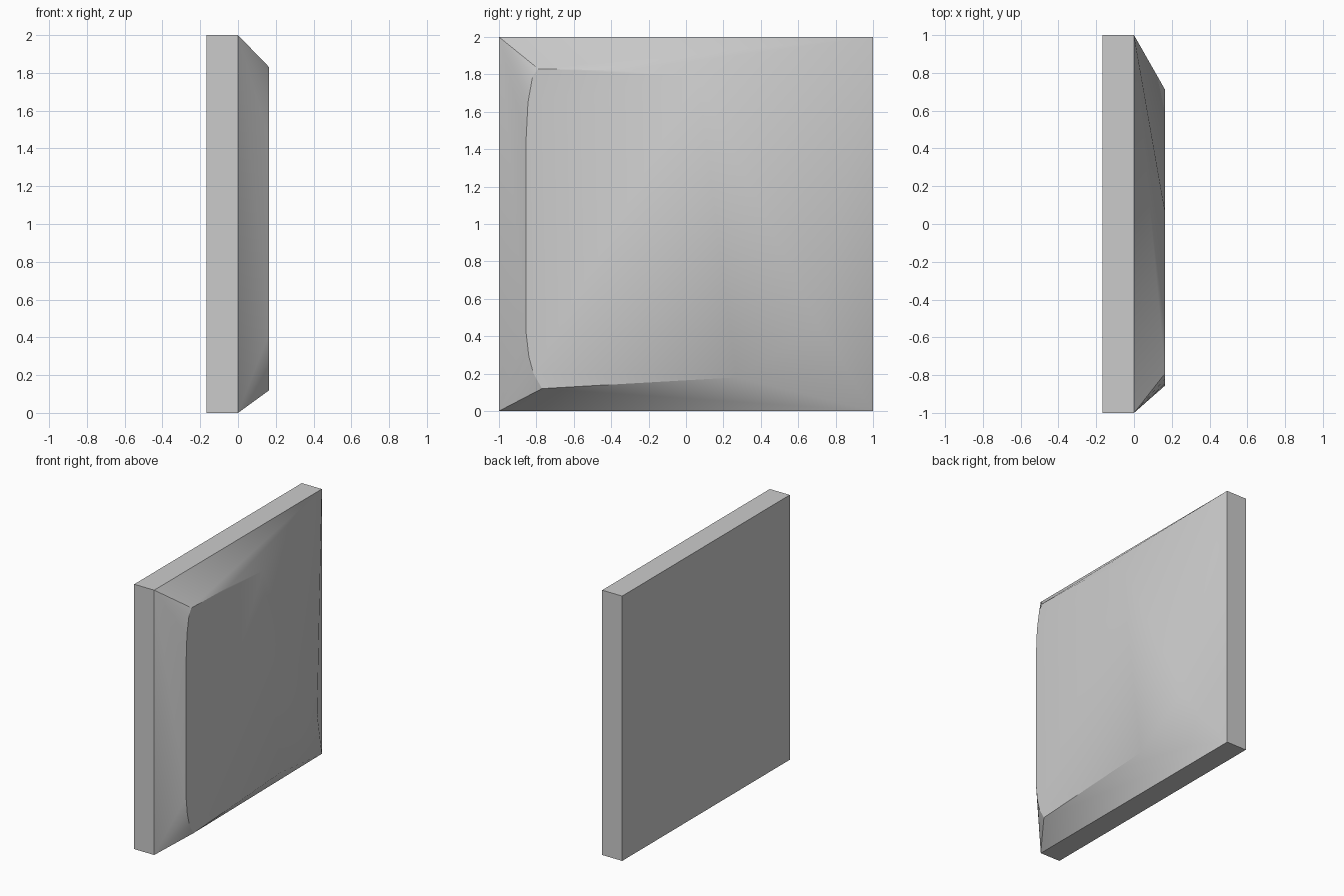
import bpy, bmesh, math

cube = bpy.data.objects.get("Cube")
if cube:
    bpy.data.objects.remove(cube, do_unlink=True)

BACK, RIM, FRONT = -0.167, 0.0, 0.165

# Single plain grey
grey = bpy.data.materials.new("light_grey")
grey.use_nodes = True
colour = (0.6, 0.6, 0.6, 1)
grey.diffuse_color = colour
grey.node_tree.nodes["Principled BSDF"].inputs["Base Color"].default_value = colour

# Square corners (y, z), and the raised outline points that fan out from each;
# neighbouring fans share their end point
corners = [(-1, 0), (-1, 2), (1, 2), (1, 0)]
fans = [
    [(-0.77, 0.12), (-0.815, 0.2), (-0.84, 0.29), (-0.855, 0.42)],
    [(-0.855, 0.42), (-0.855, 1.45), (-0.845, 1.65), (-0.82, 1.79), (-0.79, 1.83)],
    [(-0.79, 1.83), (-0.35, 1.82), (0.06, 1.785), (0.71, 0.45)],
    [(0.71, 0.45), (0.27, 0.18), (-0.77, 0.12)],
]

bm = bmesh.new()
back = [bm.verts.new((BACK, y, z)) for y, z in corners]
rim = [bm.verts.new((RIM, y, z)) for y, z in corners]
front = {p: bm.verts.new((FRONT, *p)) for fan in fans for p in fan}

# Slab back, slab sides and raised front plateau
bm.faces.new(back)
bm.faces.new(list(front.values()))
for i in range(4):
    j = (i + 1) % 4
    bm.faces.new((back[i], back[j], rim[j], rim[i]))
    # Sloping border: a fan at the corner, then a triangle along the side
    for p, q in zip(fans[i], fans[i][1:]):
        bm.faces.new((rim[i], front[p], front[q]))
    bm.faces.new((rim[i], front[fans[i][-1]], rim[j]))

bmesh.ops.recalc_face_normals(bm, faces=bm.faces)
mesh = bpy.data.meshes.new("chiselled_panel")
bm.to_mesh(mesh)
bm.free()
mesh.materials.append(grey)

panel = bpy.data.objects.new("chiselled_panel", mesh)
bpy.context.collection.objects.link(panel)
bpy.ops.object.select_all(action='DESELECT')
panel.select_set(True)
bpy.context.view_layer.objects.active = panel
bpy.ops.object.shade_smooth_by_angle(angle=math.radians(30))
